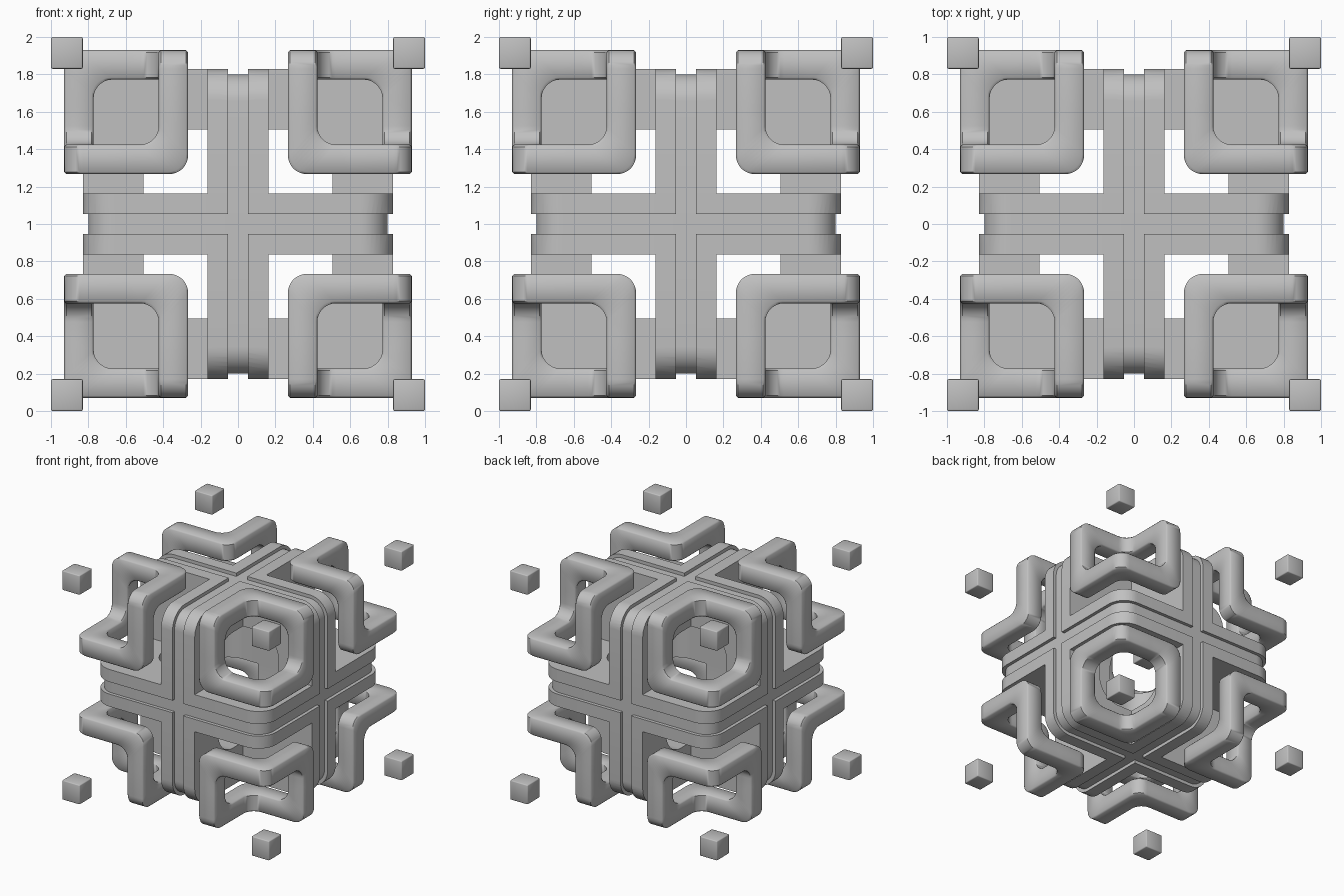
import bpy, bmesh, math
from mathutils import Vector

if "Cube" in bpy.data.objects:
    bpy.data.objects.remove(bpy.data.objects["Cube"])

grey = bpy.data.materials.new("light_grey")
grey.diffuse_color = (0.53, 0.53, 0.53, 1)
grey.use_nodes = True
grey.node_tree.nodes["Principled BSDF"].inputs["Base Color"].default_value = grey.diffuse_color
CENTRE = Vector((0, 0, 1))


def make_object(name, bm):
    bmesh.ops.recalc_face_normals(bm, faces=bm.faces)
    mesh = bpy.data.meshes.new(name)
    bm.to_mesh(mesh)
    bm.free()
    mesh.materials.append(grey)
    ob = bpy.data.objects.new(name, mesh)
    ob.location = CENTRE
    bpy.context.collection.objects.link(ob)
    return ob


def smooth(ob, angle=35):
    bpy.ops.object.select_all(action='DESELECT')
    ob.select_set(True)
    bpy.context.view_layer.objects.active = ob
    bpy.ops.object.shade_smooth_by_angle(angle=math.radians(angle))


def mirror_to_octants(ob):
    mod = ob.modifiers.new("octants", 'MIRROR')
    mod.use_axis = (True, True, True)
    mod.use_mirror_merge = False


def turn(p, k):
    """Cyclic swap of the axes."""
    return Vector([p[(i + k) % 3] for i in range(3)])


def rounded_square(half, r, n=10):
    pts = []
    for q in range(4):
        a0 = q * math.pi / 2
        cx = (half - r) * (1 if q in (0, 3) else -1)
        cy = (half - r) * (1 if q < 2 else -1)
        for i in range(n + 1):
            a = a0 + i / n * math.pi / 2
            pts.append((cx + r * math.cos(a), cy + r * math.sin(a)))
    return pts


def square_loop(name, axis, outer, r_out, inner, r_in, half_width):
    """Rounded square hoop lying around one axis."""
    bm = bmesh.new()
    rows = []
    for prof, w in ((rounded_square(outer, r_out), -half_width),
                    (rounded_square(outer, r_out), half_width),
                    (rounded_square(inner, r_in), half_width),
                    (rounded_square(inner, r_in), -half_width)):
        rows.append([bm.verts.new(turn((a, b, w), axis)) for a, b in prof])
    n = len(rows[0])
    for j in range(4):
        A, B = rows[j], rows[(j + 1) % 4]
        for i in range(n):
            bm.faces.new((A[i], A[(i + 1) % n], B[(i + 1) % n], B[i]))
    return make_object(name, bm)


# Cage: three crossing hoops, with a shallow groove along the middle of each
hoops = [square_loop("cage" if k == 0 else "hoop_helper", k, 0.829, 0.17, 0.505, 0.2, 0.162)
         for k in range(3)]
grooves = [square_loop("groove_cutter", k, 1.0, 0.3, 0.8, 0.145, 0.053) for k in range(3)]
cage = hoops[0]
for helper, op in [(h, 'UNION') for h in hoops[1:]] + [(g, 'DIFFERENCE') for g in grooves]:
    mod = cage.modifiers.new(op.lower(), 'BOOLEAN')
    mod.operation = op
    mod.solver = 'EXACT'
    mod.object = helper
bpy.context.view_layer.update()
result = bpy.data.meshes.new_from_object(cage.evaluated_get(bpy.context.evaluated_depsgraph_get()))
cage.modifiers.clear()
cage.data = result
for helper in hoops[1:] + grooves:
    bpy.data.objects.remove(helper)
smooth(cage)

# Corner rings: a six-cornered bent bar of square section, one in each octant
LOW, HIGH, BAR, FILLET = 0.267, 0.929, 0.157, 0.1
MID, H = (LOW + HIGH) / 2, (HIGH - LOW) / 2


def elbow_edge(c, n=8):
    """Half-arm, filleted corner at (c, c), half-arm."""
    pts = [(0, c)]
    for i in range(n + 1):
        a = math.radians(270 - 90 * i / n)
        pts.append((c + FILLET + FILLET * math.cos(a), c + FILLET + FILLET * math.sin(a)))
    return pts + [(c, 0)]


bm = bmesh.new()
c = 0.07  # chamfer as a share of the bar width
section = [(c, 0), (1 - c, 0), (1, c), (1, 1 - c), (1 - c, 1), (c, 1), (0, 1 - c), (0, c)]
for k in range(3):
    for sign in (1, -1):
        rows = []
        for p, q in zip(elbow_edge(BAR - H), elbow_edge(-H)):
            rows.append([bm.verts.new(sign * turn((p[0] + (q[0] - p[0]) * f,
                                                   p[1] + (q[1] - p[1]) * f,
                                                   H - BAR * g), k) + Vector((MID,) * 3))
                         for f, g in section])
        for A, B in zip(rows, rows[1:]):
            for i in range(8):
                j = (i + 1) % 8
                bm.faces.new((A[i], A[j], B[j], B[i]))
bmesh.ops.remove_doubles(bm, verts=bm.verts, dist=0.0005)
rings = make_object("corner_rings", bm)
smooth(rings, 50)
mirror_to_octants(rings)

# Small floating cubes at the eight corners
bm = bmesh.new()
bmesh.ops.create_cube(bm, size=0.17)
bmesh.ops.bevel(bm, geom=bm.edges[:], offset=0.008, segments=2, profile=0.5, affect='EDGES')
bmesh.ops.translate(bm, verts=bm.verts, vec=(0.915, 0.915, 0.915))
cubes = make_object("corner_cubes", bm)
smooth(cubes, 50)
mirror_to_octants(cubes)
